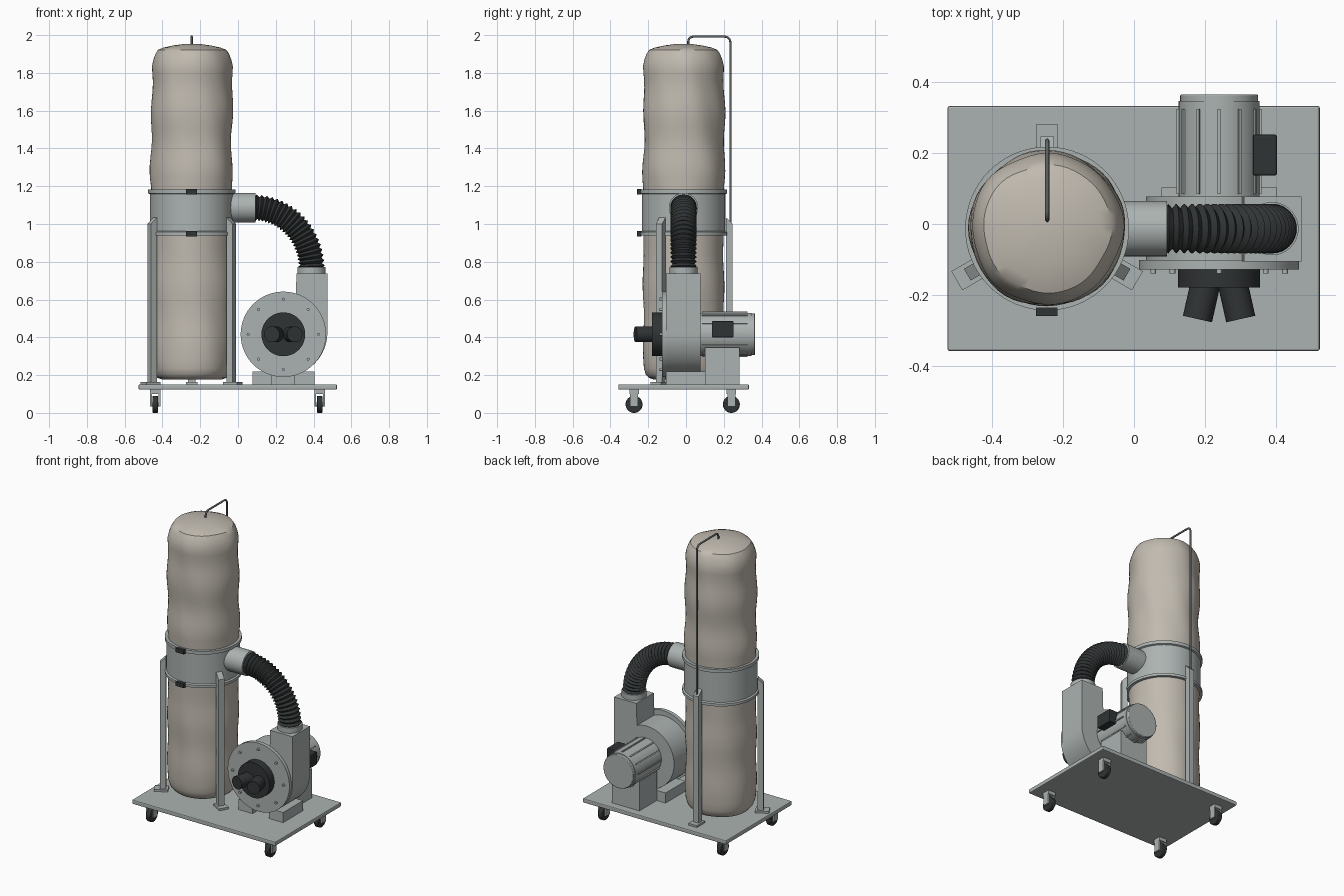
import bpy, bmesh
from math import sin, cos, pi, radians, exp
from mathutils import Vector, Matrix

if "Cube" in bpy.data.objects:
    bpy.data.objects.remove(bpy.data.objects["Cube"])


def mat(name, c):
    m = bpy.data.materials.new(name)
    m.diffuse_color = (*c, 1)
    m.use_nodes = True
    m.node_tree.nodes["Principled BSDF"].inputs["Base Color"].default_value = m.diffuse_color
    return m


PAINT = mat("painted_steel", (0.41, 0.45, 0.44))
CLOTH = mat("bag_cloth", (0.53, 0.49, 0.43))
BLACK = mat("black_rubber", (0.03, 0.034, 0.035))
ROD = mat("dark_rod", (0.12, 0.13, 0.13))


def finish(bm, name, m, smooth=True, bevel=0):
    bmesh.ops.recalc_face_normals(bm, faces=bm.faces)
    me = bpy.data.meshes.new(name)
    bm.to_mesh(me)
    bm.free()
    ob = bpy.data.objects.new(name, me)
    bpy.context.collection.objects.link(ob)
    me.materials.append(m)
    if bevel:
        b = ob.modifiers.new("bevel", 'BEVEL')
        b.width, b.segments = bevel, 2
    if smooth:
        bpy.ops.object.select_all(action='DESELECT')
        ob.select_set(True)
        bpy.context.view_layer.objects.active = ob
        bpy.ops.object.shade_smooth_by_angle(angle=radians(35))
    return ob


def box(name, lo, hi, m=PAINT, bevel=0, rot=None):
    lo, hi = Vector(lo), Vector(hi)
    bm = bmesh.new()
    bmesh.ops.create_cube(bm, size=1)
    for v in bm.verts:
        v.co = (lo + hi) / 2 + v.co * (hi - lo)
    if rot:
        bm.transform(rot)
    return finish(bm, name, m, False, bevel)


def cyl(name, p, q, r, m=PAINT, seg=48, bevel=0):
    p, q = Vector(p), Vector(q)
    bm = bmesh.new()
    bmesh.ops.create_cone(bm, cap_ends=True, segments=seg, radius1=r, radius2=r, depth=(q - p).length)
    turn = (q - p).to_track_quat('Z', 'Y').to_matrix().to_4x4()
    bm.transform(Matrix.Translation((p + q) / 2) @ turn)
    return finish(bm, name, m, True, bevel)


def skin(bm, rings):
    """Bridge consecutive rings and cap both ends."""
    n = len(rings[0])
    for a, b in zip(rings, rings[1:]):
        for i in range(n):
            bm.faces.new((a[i], a[(i + 1) % n], b[(i + 1) % n], b[i]))
    bm.faces.new(rings[0])
    bm.faces.new(rings[-1])


def extrude(name, pts, y0, y1, m=PAINT, rot=None):
    """Extrude an x-z outline along y."""
    bm = bmesh.new()
    skin(bm, [[bm.verts.new((x, y, z)) for x, z in pts] for y in (y0, y1)])
    if rot:
        bm.transform(rot)
    return finish(bm, name, m)


CX, CY = -0.245, -0.013


def lathe(name, prof, m, wob=None, seg=56):
    bm = bmesh.new()
    rings = []
    for r, z in prof:
        ring = []
        for i in range(seg):
            a = 2 * pi * i / seg
            k = r * (1 + (wob(a, z) if wob else 0))
            ring.append(bm.verts.new((CX + k * cos(a), CY + k * sin(a), z)))
        rings.append(ring)
    skin(bm, rings)
    return finish(bm, name, m)


# Base plate
box("base_plate", (-0.526, -0.358, 0.123), (0.524, 0.333, 0.151), PAINT, 0.006)

# Casters
for i, x in enumerate((-0.438, 0.432)):
    for j, y in enumerate((-0.275, 0.24)):
        n = f"caster_{i}{j}_"
        cyl(n + "wheel", (x - 0.015, y, 0.045), (x + 0.015, y, 0.045), 0.045, BLACK, 32, 0.005)
        cyl(n + "axle", (x - 0.028, y, 0.045), (x + 0.028, y, 0.045), 0.01, PAINT, 16)
        box(n + "fork_top", (x - 0.028, y - 0.025, 0.1), (x + 0.028, y + 0.025, 0.124))
        for s in (-1, 1):
            box(n + f"fork_side_{s}", (x + s * 0.023 - 0.005, y - 0.021, 0.035),
                (x + s * 0.023 + 0.005, y + 0.021, 0.11))


# Cloth bags, gently creased
def crease(a, z):
    return 0.012 * sin(5 * a + 4 * z) + 0.010 * sin(3 * a - 7 * z + 1) + 0.006 * sin(8 * a + 11 * z)


def upper_wob(a, z):
    return crease(a, z) * (1 - exp(-(z - 1.17) * 12))


def lower_wob(a, z):
    return 0.6 * crease(a, z) * (1 - exp(-max(0, 0.95 - z) * 12))


upper = [(0.213, 1.16)]
upper += [(0.214 + 0.005 * sin(i * 0.8), 1.2 + i * 0.04) for i in range(16)]
upper += [(0.213, 1.835), (0.205, 1.87), (0.194, 1.90), (0.18, 1.922), (0.15, 1.934),
          (0.1, 1.945), (0.05, 1.952), (0.01, 1.954)]
lathe("upper_filter_bag", upper, CLOTH, upper_wob)
lower = [(0.01, 0.18), (0.1, 0.178), (0.155, 0.176), (0.182, 0.185), (0.2, 0.205), (0.209, 0.235)]
lower += [(0.213 + 0.003 * sin(i), 0.28 + i * 0.05) for i in range(13)]
lower += [(0.213, 0.95)]
lathe("lower_dust_bag", lower, CLOTH, lower_wob)

# Collector drum with rolled rims
lathe("drum", [(0.216, 0.94), (0.231, 0.94), (0.231, 0.957), (0.221, 0.962),
               (0.221, 1.158), (0.231, 1.162), (0.231, 1.183), (0.216, 1.183)], PAINT, seg=64)
for i, z in enumerate((0.948, 1.171)):
    box(f"bag_clamp_{i}", (-0.276, -0.259, z - 0.014), (-0.216, -0.236, z + 0.014), BLACK)

# Support legs with foot pads and slanted tops
for i, deg in enumerate((90, 210, 330)):
    rot = Matrix.Translation((CX, CY, 0)) @ Matrix.Rotation(radians(deg), 4, 'Z')
    extrude(f"support_leg_{i}", [(0.224, 0.155), (0.26, 0.155), (0.26, 1.0), (0.224, 1.035)], -0.019, 0.019, PAINT, rot)
    box(f"leg_foot_{i}", (0.21, -0.031, 0.15), (0.294, 0.031, 0.164), PAINT, 0, rot)

# Bag hanger rod
cu = bpy.data.curves.new("bag_hanger_rod", 'CURVE')
cu.dimensions = '3D'
cu.bevel_depth, cu.bevel_resolution, cu.use_fill_caps = 0.006, 3, True
path = [(0.235, 0.95)]
path += [(0.205 + 0.03 * cos(t * pi / 10), 1.962 + 0.03 * sin(t * pi / 10)) for t in range(6)]
path += [(0.038 - 0.026 * sin(t * pi / 10), 1.966 + 0.026 * cos(t * pi / 10)) for t in range(6)]
path += [(0.012, 1.945)]
sp = cu.splines.new('POLY')
sp.points.add(len(path) - 1)
for p, (y, z) in zip(sp.points, path):
    p.co = (CX, y, z, 1)
rod = bpy.data.objects.new("bag_hanger_rod", cu)
bpy.context.collection.objects.link(rod)
cu.materials.append(ROD)

# Fan housing: scroll with upward outlet
FX, FZ = 0.24, 0.416
scroll = []
for i in range(49):
    a = -radians(290) * i / 48
    r = 0.233 - 0.043 * i / 48
    scroll.append((FX + r * cos(a), FZ + r * sin(a)))
extrude("fan_housing", scroll + [(0.31, 0.738), (0.473, 0.738)], -0.106, 0.077)
cyl("front_flange", (FX, -0.128, FZ), (FX, -0.102, FZ), 0.226, PAINT, 64)
for i in range(8):
    a = i * pi / 4
    x, z = FX + 0.186 * cos(a), FZ + 0.186 * sin(a)
    cyl(f"flange_bolt_{i}", (x, -0.14, z), (x, -0.12, z), 0.008, PAINT, 12)

# Twin inlet
cyl("inlet_collar", (FX, -0.179, FZ), (FX, -0.12, FZ), 0.116, BLACK)
for s in (-1, 1):
    cyl(f"inlet_pipe_{s}", (FX + s * 0.03, -0.13, FZ), (FX + s * 0.061, -0.268, FZ), 0.042, BLACK, 32)

# Housing feet and motor pedestal
for i, x in enumerate((0.077, 0.3)):
    box(f"housing_foot_{i}", (x, -0.105, 0.15), (x + 0.104, 0.103, 0.218))
box("motor_pedestal", (0.142, 0.1, 0.15), (0.342, 0.284, 0.345))

# Motor with cooling fins
cyl("motor_body", (FX, 0.07, FZ), (FX, 0.347, FZ), 0.114)
cyl("motor_end_cap", (FX, 0.34, FZ), (FX, 0.365, FZ), 0.11, PAINT, 48, 0.003)
for i in range(12):
    rot = Matrix.Translation((FX, 0, FZ)) @ Matrix.Rotation(i * pi / 6, 4, 'Y')
    box(f"motor_fin_{i}", (-0.004, 0.085, 0.105), (0.004, 0.325, 0.12), PAINT, 0, rot)
box("switch_box", (0.335, 0.137, 0.4), (0.403, 0.252, 0.486), BLACK, 0.005)

# Duct collars
HY = -0.013
cyl("drum_inlet_collar", (-0.06, HY, 1.086), (0.093, HY, 1.086), 0.078)
cyl("outlet_collar", (0.389, HY, 0.73), (0.389, HY, 0.773), 0.075)

# Corrugated hose on a quarter bend
bm = bmesh.new()
rings = []
ridges = 21
steps = ridges * 4
for i in range(steps + 1):
    t = i / steps * pi / 2
    c = Vector((0.085 + 0.304 * sin(t), HY, 0.765 + 0.321 * cos(t)))
    tan = Vector((0.304 * cos(t), 0, -0.321 * sin(t))).normalized()
    side = Vector((tan.z, 0, -tan.x))
    r = 0.0635 - 0.0065 * cos(2 * pi * i / 4)
    rings.append([bm.verts.new(c + r * (cos(k * pi / 16) * side + Vector((0, r and sin(k * pi / 16), 0))))
                  for k in range(32)])
skin(bm, rings)
finish(bm, "flexible_hose", BLACK)
